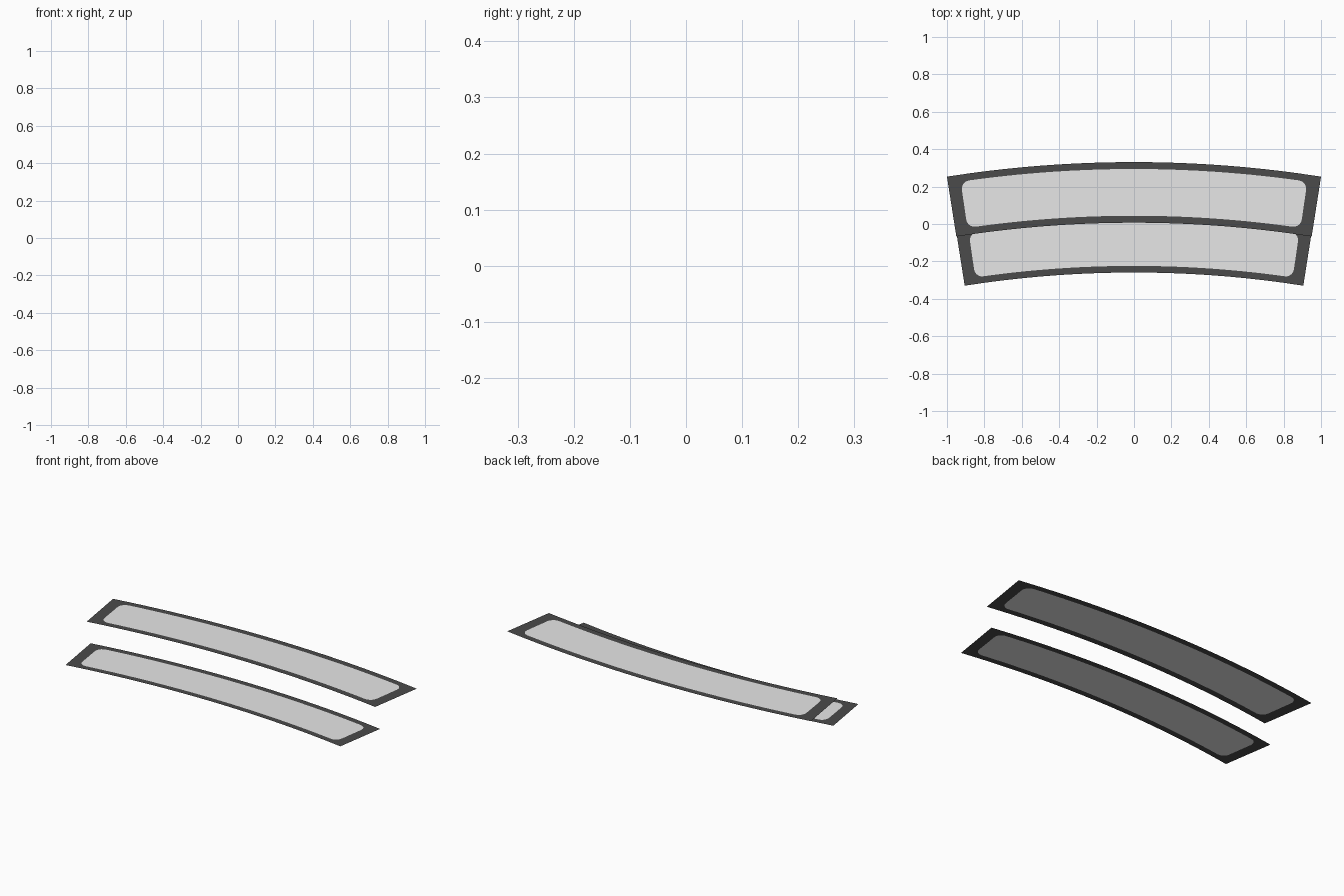
import bpy, bmesh, math

if "Cube" in bpy.data.objects:
    bpy.data.objects.remove(bpy.data.objects["Cube"])

R_OUT, R_IN = 6.46, 6.136            # radii of the curved band
R_MID = (R_OUT + R_IN) / 2
HALF = (R_OUT - R_IN) / 2            # half width of the band
END = math.asin(1 / R_OUT)           # half angle of the band
CENTRE_Y = 0.331 - R_OUT
RIM, END_RIM, CORNER = 0.037, 0.067, 0.045
COLUMNS, CORNER_STEPS = 28, 5


def material(name, value):
    m = bpy.data.materials.new(name)
    m.diffuse_color = (value, value, value, 1)
    m.use_nodes = True
    m.node_tree.nodes["Principled BSDF"].inputs["Base Color"].default_value = m.diffuse_color
    return m


pale = material("pale grey", 0.8)
dark = material("dark grey", 0.07)


def column_pairs():
    """Columns left to right: (panel angle, panel half width, rim angle)."""
    a_end = END - END_RIM / R_MID
    a_flat = a_end - CORNER / R_MID
    h = HALF - RIM
    left = []
    for i in range(CORNER_STEPS):
        t = math.pi / 2 * i / CORNER_STEPS
        left.append((-a_flat - CORNER / R_MID * math.cos(t),
                     h - CORNER + CORNER * math.sin(t), -END))
    mid = [(a_flat * (2 * i / COLUMNS - 1),) for i in range(COLUMNS + 1)]
    mid = [(a, h, a) for (a,) in mid]
    right = [(-a, w, -o) for a, w, o in reversed(left)]
    return left + mid + right


def build(name, quads, mat, scale, dy, z):
    """Make a flat curved sheet from quads given as (angle, offset) points."""
    bm = bmesh.new()
    for quad in quads:
        verts = []
        for a, w in quad:
            r = R_MID + w
            verts.append(bm.verts.new((scale * r * math.sin(a),
                         scale * (CENTRE_Y + r * math.cos(a)) + dy, z)))
        bm.faces.new(verts)
    bmesh.ops.remove_doubles(bm, verts=bm.verts, dist=1e-5)
    for f in bm.faces:
        f.normal_update()
        if f.normal.z < 0:
            f.normal_flip()
    mesh = bpy.data.meshes.new(name)
    bm.to_mesh(mesh)
    bm.free()
    mesh.materials.append(mat)
    bpy.context.collection.objects.link(bpy.data.objects.new(name, mesh))


cols = column_pairs()
panel, rim = [], []
for (a, w, o), (b, v, p) in zip(cols, cols[1:]):
    panel.append([(a, -w), (b, -v), (b, v), (a, w)])
    for s in (1, -1):
        rim.append([(a, s * w), (b, s * v), (p, s * HALF), (o, s * HALF)])
for a, w, o in (cols[0], cols[-1]):
    rim.append([(a, -w), (a, w), (o, HALF), (o, -HALF)])

# Upper band at the back, slightly smaller lower band at the front
for label, scale, dy, z in (("upper", 1.0, 0.0, 0.146), ("lower", 0.953, -0.266, 0.0)):
    build(label + "_panel", panel, pale, scale, dy, z)
    build(label + "_rim", rim, dark, scale, dy, z)
